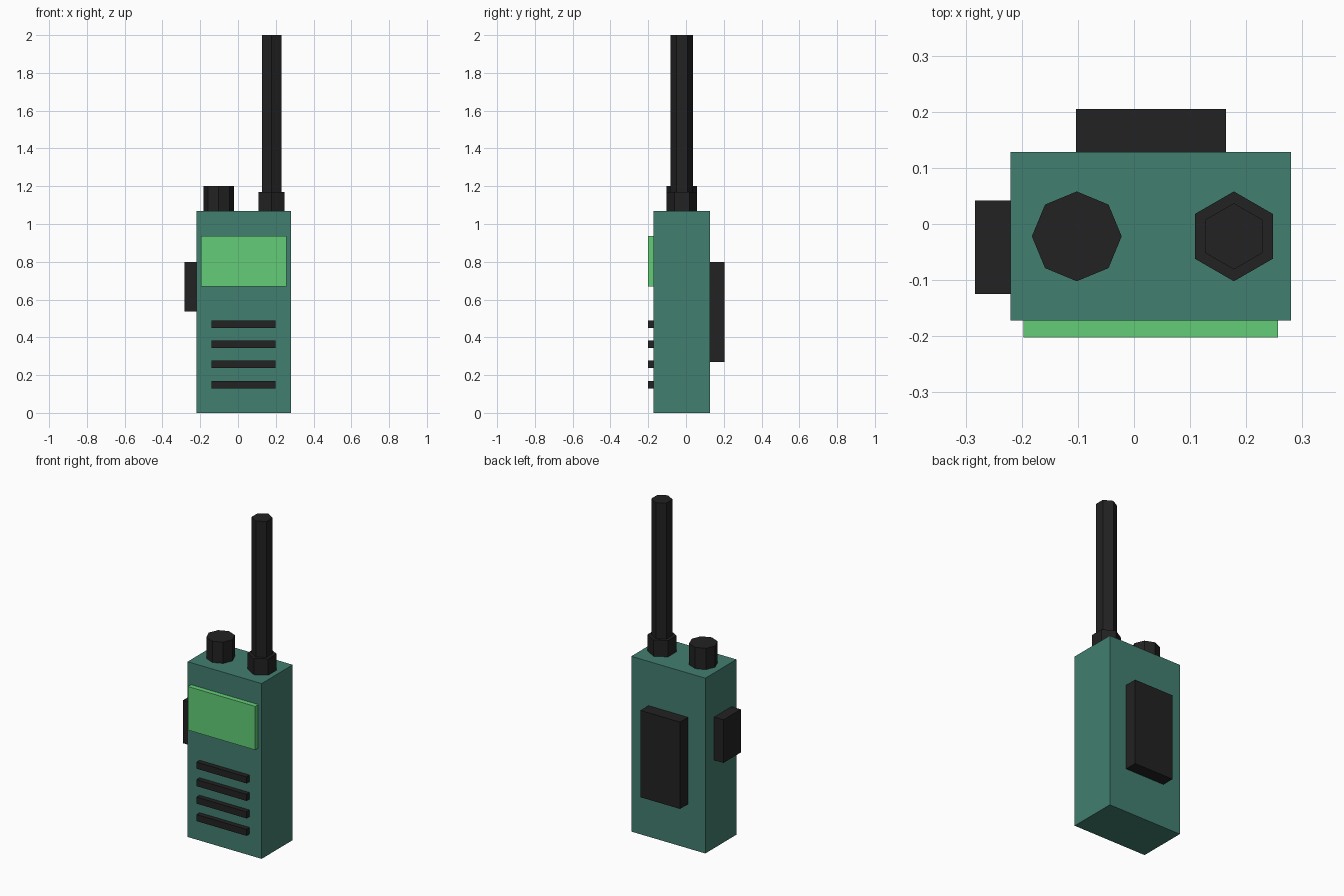
import bpy, bmesh, math
from mathutils import Matrix

if "Cube" in bpy.data.objects:
    bpy.data.objects.remove(bpy.data.objects["Cube"])


def material(name, rgb):
    lin = [((c / 255 + 0.055) / 1.055) ** 2.4 for c in rgb]
    m = bpy.data.materials.new(name)
    m.diffuse_color = (*lin, 1)
    m.use_nodes = True
    m.node_tree.nodes["Principled BSDF"].inputs["Base Color"].default_value = m.diffuse_color
    return m


TEAL = material("teal casing", (66, 126, 112))
BLACK = material("black rubber", (34, 34, 34))
GREEN = material("green screen", (99, 206, 119))


def finish(name, bm, mat):
    mesh = bpy.data.meshes.new(name)
    bm.to_mesh(mesh)
    bm.free()
    mesh.materials.append(mat)
    obj = bpy.data.objects.new(name, mesh)
    bpy.context.collection.objects.link(obj)


def box(name, x, y, z, mat):
    """Box from (min, max) pairs on each axis."""
    bm = bmesh.new()
    spans = (x, y, z)
    mid = [(a + b) / 2 for a, b in spans]
    size = [b - a for a, b in spans]
    bmesh.ops.create_cube(bm, size=1, matrix=Matrix.Translation(mid) @ Matrix.Diagonal((*size, 1)))
    finish(name, bm, mat)


def prism(name, x, y, z, radius, sides, mat):
    """Upright prism with one corner pointing along y."""
    bm = bmesh.new()
    place = Matrix.Translation((x, y, (z[0] + z[1]) / 2)) @ Matrix.Rotation(math.pi / 2, 4, 'Z')
    # start from an x-facing corner so that the turn puts it on the y axis
    ring = [bm.verts.new(place @ Matrix.Rotation(2 * math.pi * i / sides, 4, 'Z')
                         @ Matrix.Translation((radius, 0, (z[0] - z[1]) / 2)).translation)
            for i in range(sides)]
    base = bm.faces.new(ring)
    top = bmesh.ops.extrude_face_region(bm, geom=[base])["geom"]
    bmesh.ops.translate(bm, vec=(0, 0, z[1] - z[0]),
                        verts=[v for v in top if isinstance(v, bmesh.types.BMVert)])
    bmesh.ops.recalc_face_normals(bm, faces=bm.faces)
    finish(name, bm, mat)


# Casing
box("casing", (-0.22, 0.28), (-0.172, 0.128), (0, 1.07), TEAL)

# Front: screen and speaker bars
box("screen", (-0.197, 0.257), (-0.202, -0.172), (0.67, 0.936), GREEN)
for i in range(4):
    zc = 0.15 + i * 0.1067
    box(f"speaker_bar_{i + 1}", (-0.139, 0.199), (-0.202, -0.172), (zc - 0.02, zc + 0.02), BLACK)

# Side talk button and back clip
box("talk_button", (-0.283, -0.22), (-0.125, 0.042), (0.537, 0.80), BLACK)
box("back_clip", (-0.103, 0.164), (0.128, 0.205), (0.27, 0.80), BLACK)

# Top: knob and antenna
prism("knob", -0.102, -0.022, (1.07, 1.20), 0.08, 8, BLACK)
prism("antenna_base", 0.178, -0.022, (1.07, 1.17), 0.08, 6, BLACK)
prism("antenna", 0.178, -0.022, (1.17, 2.0), 0.059, 6, BLACK)
